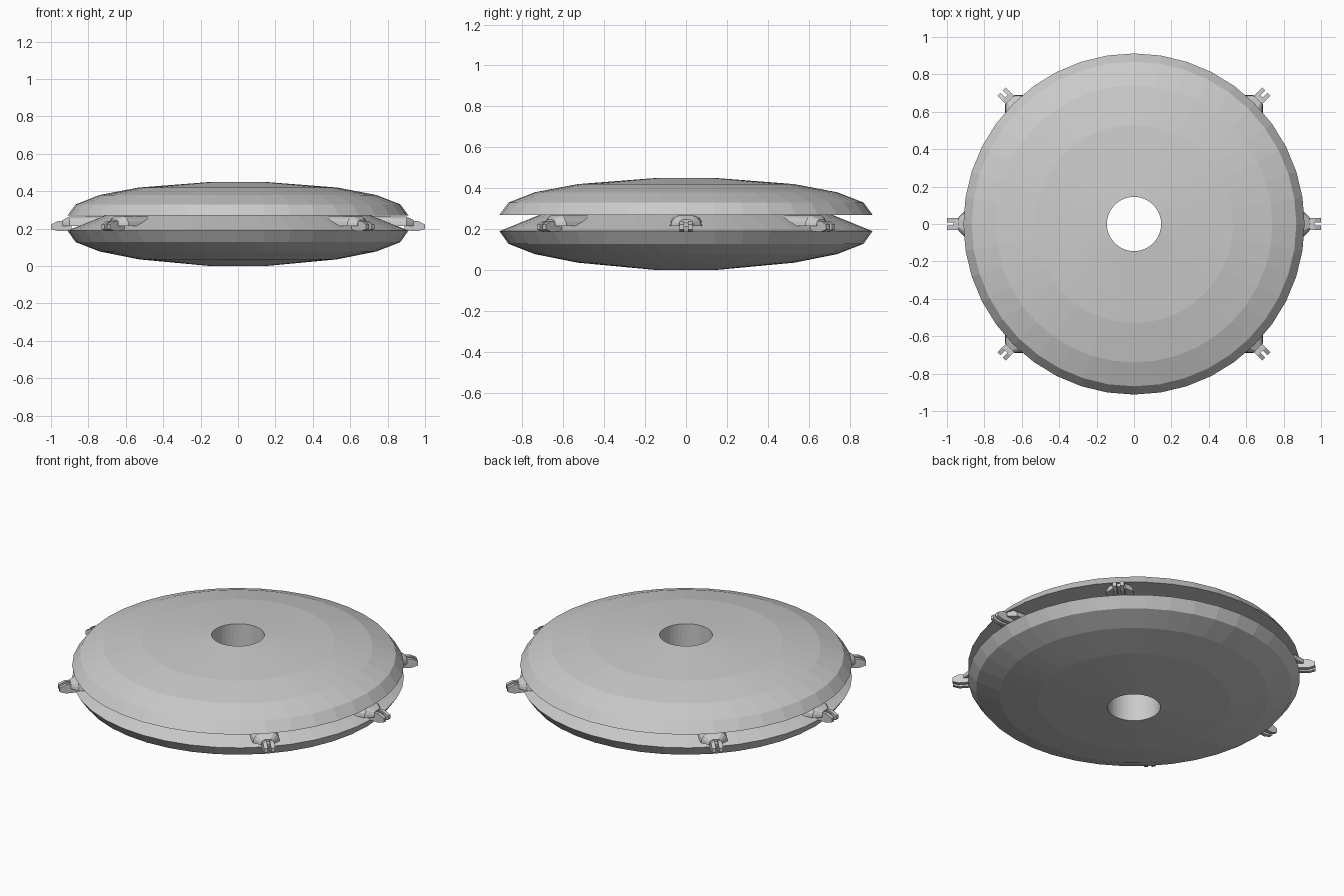
import bpy, bmesh, math
from mathutils import Matrix

if "Cube" in bpy.data.objects:
    bpy.data.objects.remove(bpy.data.objects["Cube"])

grey = bpy.data.materials.new("light_grey")
grey.diffuse_color = (0.6, 0.6, 0.6, 1)
grey.use_nodes = True
grey.node_tree.nodes["Principled BSDF"].inputs["Base Color"].default_value = grey.diffuse_color


def finish(name, bm, angle=0.0):
    bmesh.ops.recalc_face_normals(bm, faces=bm.faces)
    bmesh.ops.rotate(bm, verts=bm.verts, cent=(0, 0, 0), matrix=Matrix.Rotation(angle, 3, 'Z'))
    me = bpy.data.meshes.new(name)
    bm.to_mesh(me)
    bm.free()
    me.materials.append(grey)
    ob = bpy.data.objects.new(name, me)
    bpy.context.collection.objects.link(ob)
    return ob


def lathe(name, profile, n=40):
    """Spin a closed (radius, z) profile around the z axis."""
    bm = bmesh.new()
    rings = [[bm.verts.new((r * math.cos(2 * math.pi * i / n), r * math.sin(2 * math.pi * i / n), z))
              for r, z in profile] for i in range(n)]
    m = len(profile)
    for i in range(n):
        a, b = rings[i], rings[(i + 1) % n]
        for j in range(m):
            k = (j + 1) % m
            bm.faces.new((a[j], b[j], b[k], a[k]))
    return finish(name, bm)


def loft(bm, sections):
    """Join matching cross-sections and cap both ends."""
    rings = [[bm.verts.new(p) for p in s] for s in sections]
    m = len(rings[0])
    for a, b in zip(rings, rings[1:]):
        for j in range(m):
            k = (j + 1) % m
            bm.faces.new((a[j], b[j], b[k], a[k]))
    bm.faces.new(rings[0])
    bm.faces.new(rings[-1])


def box_section(x, y0, y1, z0, z1):
    return [(x, y0, z0), (x, y1, z0), (x, y1, z1), (x, y0, z1)]


# Disc body with a through hole and a wedge-shaped groove round the rim
lathe("disc_body", [
    (0.145, 0.45), (0.53, 0.42), (0.74, 0.38), (0.868, 0.33), (0.912, 0.27),
    (0.715, 0.27), (0.912, 0.19), (0.868, 0.128), (0.74, 0.078), (0.53, 0.036), (0.145, 0.0)])

# Six rim pods, each a tapered dome with a forked tip
half = [(0.085, 0.215), (0.08, 0.238), (0.065, 0.257), (0.042, 0.268)]
dome = half + [(-y, z) for y, z in reversed(half)]
for i, deg in enumerate((0, 45, 135, 180, 225, 315)):
    angle = math.radians(deg)
    bm = bmesh.new()
    loft(bm, [[(x, y * s, 0.215 + (z - 0.215) * t) for y, z in dome]
              for x, s, t in ((0.70, 1, 1), (0.90, 0.88, 0.95), (0.938, 0.42, 0.6))])
    finish(f"pod_mount_{i + 1}", bm, angle)

    bm = bmesh.new()
    for side in (-1, 1):
        y0, y1 = 0.009 * side, 0.031 * side
        loft(bm, [box_section(0.89, y0, y1, 0.19, 0.24),
                  box_section(0.965, y0, y1, 0.187, 0.24),
                  box_section(1.0, y0, y1, 0.198, 0.222)])
    loft(bm, [box_section(0.89, -0.012, 0.012, 0.212, 0.236),
              box_section(0.965, -0.012, 0.012, 0.212, 0.232)])
    finish(f"pod_fork_{i + 1}", bm, angle)
